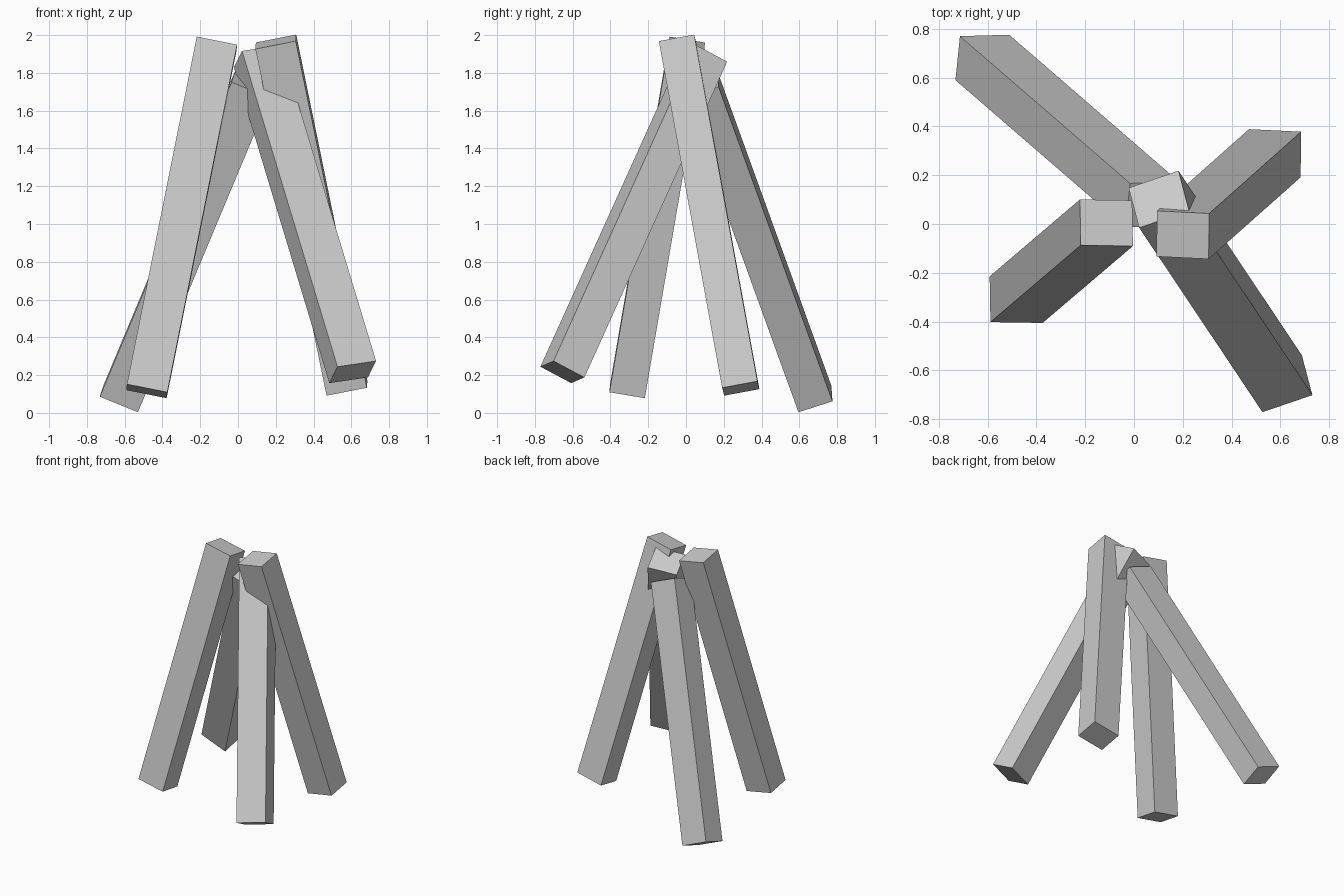
import bpy
import bmesh
from mathutils import Vector, Matrix

cube = bpy.data.objects.get("Cube")
if cube:
    bpy.data.objects.remove(cube, do_unlink=True)

# Single plain grey
grey = bpy.data.materials.new("plain_grey")
grey.use_nodes = True
colour = (0.6, 0.6, 0.6, 1)
grey.diffuse_color = colour
grey.node_tree.nodes["Principled BSDF"].inputs["Base Color"].default_value = colour

WIDTH, DEPTH, LENGTH = 0.218, 0.19, 1.903


def leaning_post(name, foot, head, side):
    """Square-ended beam from foot towards head; side is its wide direction."""
    foot, head = Vector(foot), Vector(head)
    up = (head - foot).normalized()
    side = Vector(side)
    side = (side - up * side.dot(up)).normalized()
    back = up.cross(side)
    turn = Matrix((side, back, up)).transposed().to_4x4()
    bm = bmesh.new()
    bmesh.ops.create_cube(bm, size=1)
    bmesh.ops.scale(bm, vec=(WIDTH, DEPTH, LENGTH), verts=bm.verts)
    mesh = bpy.data.meshes.new(name)
    bm.to_mesh(mesh)
    bm.free()
    mesh.materials.append(grey)
    post = bpy.data.objects.new(name, mesh)
    post.matrix_world = Matrix.Translation((foot + head) / 2) @ turn
    bpy.context.collection.objects.link(post)


# Four beams leaning together at the top
leaning_post("front_right_post", (-0.483, -0.31, 0.115), (-0.113, 0.005, 1.955), (0.215, -0.003, -0.04))
leaning_post("front_left_post", (0.607, -0.654, 0.217), (0.102, 0.101, 1.887), (0.205, 0.07, 0.03))
leaning_post("back_left_post", (0.577, 0.29, 0.129), (0.2, -0.045, 1.965), (0.21, -0.01, 0.04))
leaning_post("back_right_post", (-0.621, 0.682, 0.075), (0.075, 0.08, 1.737), (0.202, 0.005, -0.08))
